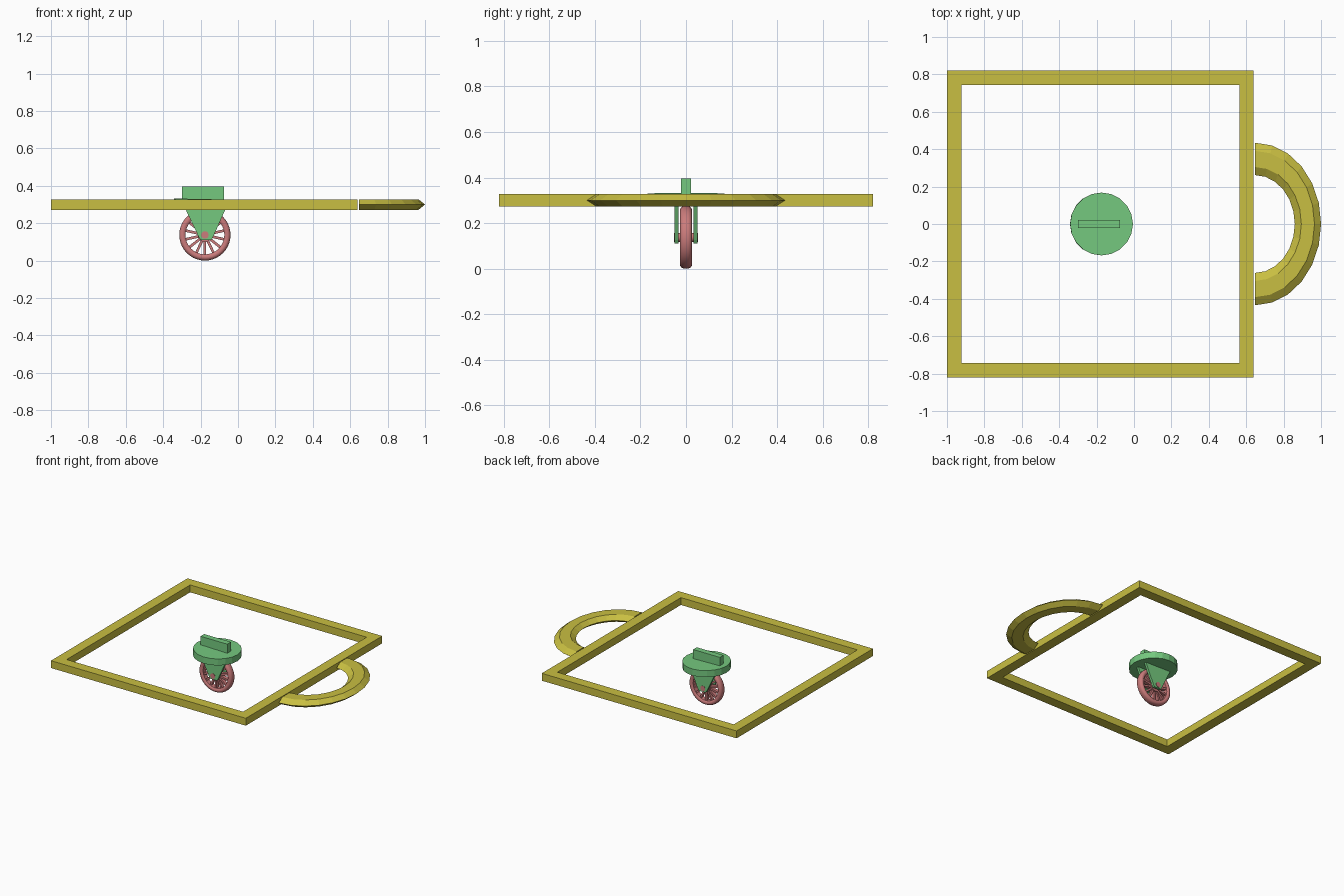
import bpy, bmesh, math
from mathutils import Matrix, Vector

if "Cube" in bpy.data.objects:
    bpy.data.objects.remove(bpy.data.objects["Cube"])


def material(name, rgb):
    m = bpy.data.materials.new(name)
    m.diffuse_color = (*rgb, 1)
    m.use_nodes = True
    m.node_tree.nodes["Principled BSDF"].inputs["Base Color"].default_value = m.diffuse_color
    return m


YELLOW = material("mustard yellow", (0.584, 0.521, 0.054))
GREEN = material("leaf green", (0.178, 0.584, 0.212))
RED = material("dusty red", (0.60, 0.20, 0.20))

CX, WZ = -0.177, 0.1375      # caster centre x, axle height


def finish(name, bm, mat, smooth=False):
    bmesh.ops.recalc_face_normals(bm, faces=bm.faces[:])
    me = bpy.data.meshes.new(name)
    bm.to_mesh(me)
    bm.free()
    ob = bpy.data.objects.new(name, me)
    bpy.context.collection.objects.link(ob)
    me.materials.append(mat)
    if smooth:
        bpy.ops.object.select_all(action='DESELECT')
        ob.select_set(True)
        bpy.context.view_layer.objects.active = ob
        bpy.ops.object.shade_smooth_by_angle(angle=math.radians(40))
    return ob


def add_box(bm, x0, x1, y0, y1, z0, z1, mat=Matrix()):
    t = Matrix.Translation(((x0 + x1) / 2, (y0 + y1) / 2, (z0 + z1) / 2))
    s = Matrix.Diagonal((x1 - x0, y1 - y0, z1 - z0, 1))
    bmesh.ops.create_cube(bm, size=1, matrix=mat @ t @ s)


def add_cylinder(bm, radius, depth, segments, mat):
    bmesh.ops.create_cone(bm, cap_ends=True, segments=segments, radius1=radius,
                          radius2=radius, depth=depth, matrix=mat)


def sweep(bm, rings, closed):
    """Skin quads between rings of points; cap the ends when open."""
    vs = [[bm.verts.new(p) for p in ring] for ring in rings]
    n, k = len(vs), len(vs[0])
    for i in range(n if closed else n - 1):
        a, b = vs[i], vs[(i + 1) % n]
        for j in range(k):
            bm.faces.new((a[j], a[(j + 1) % k], b[(j + 1) % k], b[j]))
    if not closed:
        bm.faces.new(vs[0])
        bm.faces.new(vs[-1])


# Rectangular rim: square section swept round the four corners
X0, X1, Y = -1.0, 0.64, 0.82
Z0, Z1, W = 0.272, 0.328, 0.077
bm = bmesh.new()
rings = []
for sx, sy in ((-1, -1), (1, -1), (1, 1), (-1, 1)):
    x = X1 if sx > 0 else X0
    outer, inner = (x, sy * Y), (x - sx * W, sy * (Y - W))
    rings.append([(*outer, Z0), (*outer, Z1), (*inner, Z1), (*inner, Z0)])
sweep(bm, rings, True)
finish("frame", bm, YELLOW)

# Handle: squashed half ring with a hexagonal section
bm = bmesh.new()
rings = []
for i in range(13):
    a = math.radians(-90 + 15 * i)
    ring = []
    for j in range(6):
        t = math.radians(60 * j)
        r = 0.348 + 0.0865 * math.cos(t)
        ring.append((0.647 + 0.813 * r * math.cos(a), r * math.sin(a),
                     0.30 + 0.0325 * math.sin(t)))
    rings.append(ring)
sweep(bm, rings, False)
finish("handle", bm, YELLOW)

# Swivel disc, very slightly tilted
bm = bmesh.new()
add_cylinder(bm, 0.168, 0.05, 20,
             Matrix.Translation((CX + 0.003, 0, 0.304)) @ Matrix.Rotation(math.radians(1.2), 4, 'Y'))
finish("swivel_disc", bm, GREEN)

# Mounting block on the disc
bm = bmesh.new()
add_box(bm, -0.30, -0.075, -0.022, 0.022, 0.31, 0.396)
finish("mounting_block", bm, GREEN)

# Tapered fork plates either side of the wheel
profile = [(-0.113, 0.295), (0.119, 0.295), (0.043, 0.125), (0.034, 0.111),
           (-0.022, 0.111), (-0.032, 0.125)]
for side, name in ((-1, "fork_plate_front"), (1, "fork_plate_back")):
    bm = bmesh.new()
    sweep(bm, [[(CX + x, side * y, z) for x, z in profile] for y in (0.032, 0.050)], False)
    finish(name, bm, GREEN)

# Wheel rim: rounded profile turned round the axle
bm = bmesh.new()
half = [(0.104, 0.018), (0.112, 0.025), (0.124, 0.026), (0.133, 0.020), (0.137, 0.010)]
profile = half + [(r, -y) for r, y in reversed(half)]
rings = []
for i in range(40):
    a = 2 * math.pi * i / 40
    rings.append([(CX + r * math.cos(a), y, WZ + r * math.sin(a)) for r, y in profile])
sweep(bm, rings, True)
finish("wheel_rim", bm, RED, True)

# Spokes
bm = bmesh.new()
for i in range(14):
    m = Matrix.Translation((CX, 0, WZ)) @ Matrix.Rotation(2 * math.pi * (i + 0.5) / 14, 4, 'Y')
    add_box(bm, 0.02, 0.108, -0.013, 0.013, -0.007, 0.007, m)
finish("wheel_spokes", bm, RED)

# Hub and axle
turn = Matrix.Translation((CX, 0, WZ)) @ Matrix.Rotation(math.pi / 2, 4, 'X')
for name, radius, depth in (("wheel_hub", 0.038, 0.044), ("axle", 0.02, 0.106)):
    bm = bmesh.new()
    add_cylinder(bm, radius, depth, 20, turn)
    finish(name, bm, RED, True)
